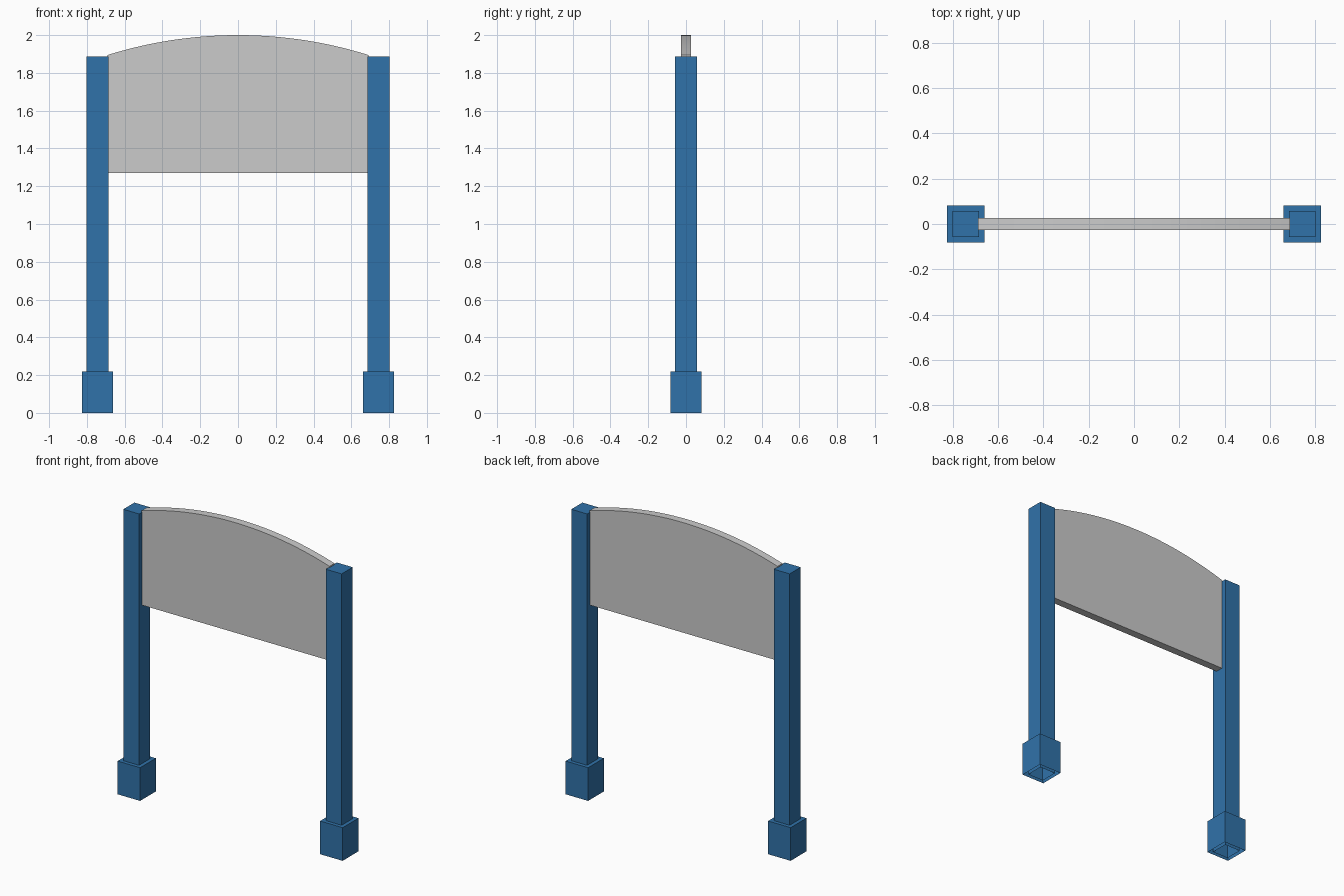
import bpy, bmesh, math

if "Cube" in bpy.data.objects:
    bpy.data.objects.remove(bpy.data.objects["Cube"])

blue = bpy.data.materials.new("blue_paint")
blue.diffuse_color = (0.03, 0.17, 0.40, 1)
blue.use_nodes = True
blue.node_tree.nodes["Principled BSDF"].inputs["Base Color"].default_value = blue.diffuse_color


def finish(name, bm, mat=None):
    bmesh.ops.recalc_face_normals(bm, faces=bm.faces)
    mesh = bpy.data.meshes.new(name)
    bm.to_mesh(mesh)
    bm.free()
    obj = bpy.data.objects.new(name, mesh)
    bpy.context.collection.objects.link(obj)
    if mat:
        mesh.materials.append(mat)
    return obj


def open_box(name, x, width, height):
    """Square box standing on the ground, open at the bottom."""
    bm = bmesh.new()
    bmesh.ops.create_cube(bm, size=1)
    for v in bm.verts:
        v.co = (x + v.co.x * width, v.co.y * width, (v.co.z + 0.5) * height)
    bottom = [f for f in bm.faces if f.calc_center_median().z < 1e-4]
    bmesh.ops.delete(bm, geom=bottom, context='FACES_ONLY')
    for f in bm.faces:
        f.normal_update()
    return finish(name, bm, blue)


# Posts with their wider feet
for side, sx in (("left", -1), ("right", 1)):
    open_box(side + "_post", sx * 0.743, 0.116, 1.887)
    open_box(side + "_post_foot", sx * 0.743, 0.165, 0.22)

# Arched sign board: straight sides and bottom, circular arc on top
half, low, spring, peak, thick = 0.69, 1.27, 1.895, 2.0, 0.052
sag = peak - spring
radius = (half ** 2 + sag ** 2) / (2 * sag)
sweep = math.asin(half / radius)
steps = 24
outline = [(-half, low), (half, low)]
for i in range(steps + 1):
    a = sweep * (1 - 2 * i / steps)
    outline.append((radius * math.sin(a), peak - radius + radius * math.cos(a)))

bm = bmesh.new()
face = bm.faces.new([bm.verts.new((x, -thick / 2, z)) for x, z in outline])
ext = bmesh.ops.extrude_face_region(bm, geom=[face], use_keep_orig=True)
for v in ext["geom"]:
    if isinstance(v, bmesh.types.BMVert):
        v.co.y += thick
board = finish("sign_board", bm)

# Smooth the arch while keeping the board edges sharp
bpy.context.view_layer.objects.active = board
board.select_set(True)
bpy.ops.object.shade_smooth_by_angle(angle=math.radians(30))
